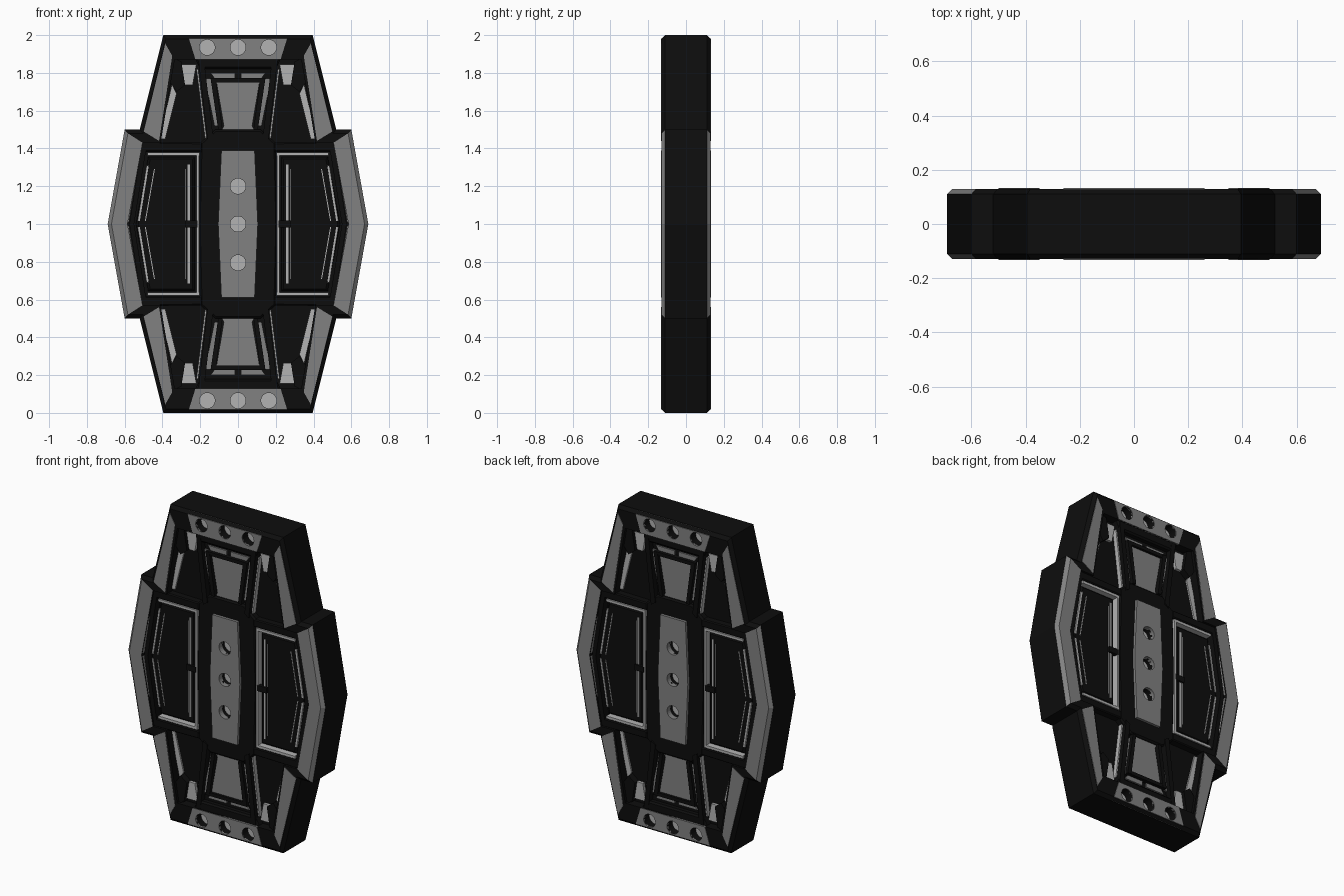
import bpy, bmesh, math
from mathutils import Matrix

if "Cube" in bpy.data.objects:
    bpy.data.objects.remove(bpy.data.objects["Cube"])


def material(name, v):
    m = bpy.data.materials.new(name)
    m.diffuse_color = (v, v, v, 1)
    m.use_nodes = True
    m.node_tree.nodes["Principled BSDF"].inputs["Base Color"].default_value = m.diffuse_color
    return m


DARK, GREY, LIGHT = material("dark", 0.004), material("grey", 0.22), material("light", 0.45)


def finish(name, bm, mats):
    bmesh.ops.recalc_face_normals(bm, faces=bm.faces[:])
    me = bpy.data.meshes.new(name)
    bm.to_mesh(me)
    bm.free()
    for m in mats:
        me.materials.append(m)
    ob = bpy.data.objects.new(name, me)
    ob.location = (0, 0, 1)          # all profiles are measured from the panel centre
    bpy.context.collection.objects.link(ob)
    return ob


def sym_x(half):
    return half + [(-x, h) for x, h in reversed(half)]


def sym_h(half):
    return half + [(x, -h) for x, h in reversed(half) if h]


def full(q):
    right = sym_h(q)
    return right + [(-x, -h) for x, h in right]


def plate(name, pts, y0, y1, mat, axes="XYZ", bevel=0):
    """Prism on the front face, mirrored about the panel centre."""
    bm = bmesh.new()
    a = [bm.verts.new((x, -y0, h)) for x, h in pts]
    b = [bm.verts.new((x, -y1, h)) for x, h in pts]
    bm.faces.new(a)
    front = bm.faces.new(b)
    for i in range(len(pts)):
        j = (i + 1) % len(pts)
        bm.faces.new((a[i], a[j], b[j], b[i]))
    if bevel:
        bmesh.ops.bevel(bm, geom=list(front.edges), offset=bevel, segments=1,
                        affect='EDGES', profile=0.5)
    ob = finish(name, bm, [mat])
    mod = ob.modifiers.new("mirror", 'MIRROR')
    mod.use_axis = tuple(c in axes for c in "XYZ")
    mod.use_mirror_merge = False
    return ob


def rods(name, radius, half, mat, segs=24):
    bm = bmesh.new()
    spots = [(x, h) for x in (-0.163, 0, 0.163) for h in (-0.935, 0.935)]
    for x, h in spots + [(0, -0.205), (0, 0), (0, 0.2)]:
        mtx = Matrix.Translation((x, 0, h)) @ Matrix.Rotation(math.pi / 2, 4, 'X')
        bmesh.ops.create_cone(bm, cap_ends=True, segments=segs, radius1=radius,
                              radius2=radius, depth=2 * half, matrix=mtx)
    return finish(name, bm, [mat])


def drill(ob):
    mod = ob.modifiers.new("holes", 'BOOLEAN')
    mod.operation, mod.solver, mod.object = 'DIFFERENCE', 'EXACT', cutter


# Bolt holes: hidden cutter and the light discs at the bottom
cutter = rods("hole_cutter", 0.041, 0.3, DARK)
cutter.hide_render = True
cutter.display_type = 'WIRE'
rods("hole_floor", 0.0412, 0.077, LIGHT)

# Outer frame ring with chamfered rim and grey wing faces
outer = full([(0.395, 1), (0.52, 0.5), (0.6, 0.5), (0.69, 0)])
rim = full([(0.382, 0.98), (0.503, 0.48), (0.583, 0.48), (0.67, 0)])
inner = full([(0.335, 0.87), (0.41, 0.43), (0.505, 0.43), (0.585, 0)])
section = [(outer, 0.11), (rim, 0.13), (inner, 0.13), (inner, -0.13), (rim, -0.13), (outer, -0.11)]
bm = bmesh.new()
cols = [[bm.verts.new((p[k][0], y, p[k][1])) for p, y in section] for k in range(len(outer))]
n = len(cols)
for k in range(n):
    c, d = cols[k], cols[(k + 1) % n]
    for s in range(6):
        t = (s + 1) % 6
        f = bm.faces.new((c[s], c[t], d[t], d[s]))
        f.material_index = int(k in (2, 3, 9, 10) and s in (0, 1, 3, 4))
drill(finish("outer_frame", bm, [DARK, GREY]))

# Inner floor, kept inside the ring
drill(plate("floor", full([(0.34, 0.88), (0.415, 0.44), (0.51, 0.44), (0.59, 0)]),
            0.0, 0.072, DARK, "Y"))

# Grey facing plates on the frame
drill(plate("end_plate", sym_x([(0.26, 0.982), (0.225, 0.87)]), 0.12, 0.133, GREY, "YZ"))
plate("end_plate_chamfer", sym_x([(0.262, 0.998), (0.26, 0.98)]), 0.1, 0.113, GREY, "YZ")
plate("rail_plate", [(0.385, 0.955), (0.5, 0.49), (0.418, 0.44), (0.348, 0.89)],
      0.12, 0.133, GREY)

# Central spine and its drilled plate
drill(plate("spine", full([(0.12, 0.5), (0.2, 0.43), (0.2, 0)]), 0.06, 0.115, DARK, "Y", 0.01))
drill(plate("spine_plate", full([(0.088, 0.39), (0.105, 0)]), 0.1, 0.132, GREY, "Y"))

# Neck sections above and below the spine
plate("neck_base", sym_x([(0.205, 0.87), (0.155, 0.43)]), 0.06, 0.085, DARK, "YZ")
plate("neck_panel", sym_x([(0.115, 0.755), (0.075, 0.52), (0.09, 0.49)]), 0.08, 0.1, GREY, "YZ")
plate("neck_side_strip", [(0.175, 0.77), (0.14, 0.77), (0.105, 0.52), (0.125, 0.52)],
      0.08, 0.095, GREY)
plate("neck_top_strip", [(0.015, 0.80), (0.145, 0.80), (0.125, 0.772), (0.015, 0.772)],
      0.08, 0.095, GREY)
plate("neck_rib", [(0.145, 0.77), (0.118, 0.77), (0.082, 0.5), (0.105, 0.5)], 0.08, 0.118, DARK)
plate("neck_crossbar", sym_x([(0.145, 0.772), (0.14, 0.75)]), 0.08, 0.116, DARK, "YZ")
plate("neck_outer_rib", [(0.21, 0.87), (0.18, 0.87), (0.13, 0.45), (0.16, 0.43)],
      0.06, 0.122, DARK)
plate("neck_head", sym_x([(0.23, 0.88), (0.2, 0.82)]), 0.06, 0.12, DARK, "YZ", 0.01)
plate("neck_light_line", [(0.22, 0.82), (0.211, 0.82), (0.165, 0.45), (0.174, 0.45)],
      0.06, 0.1, LIGHT)

# Light windows, slots and corner gussets between neck and rail
plate("corner_window", [(0.3, 0.845), (0.22, 0.845), (0.24, 0.735), (0.28, 0.735)],
      0.06, 0.09, LIGHT)
plate("gusset", [(0.345, 0.88), (0.30, 0.86), (0.28, 0.735), (0.325, 0.7), (0.36, 0.75)],
      0.06, 0.112, DARK)
plate("rail_slot", [(0.35, 0.74), (0.325, 0.69), (0.385, 0.45), (0.415, 0.45)],
      0.06, 0.082, LIGHT)

# Side windows: surround, light trim and inset panel
plate("window_bar", [(0.19, 0.43), (0.19, 0.382), (0.52, 0.382), (0.51, 0.435)],
      0.06, 0.118, DARK, bevel=0.006)
plate("window_outer_bar", sym_h([(0.487, 0.39), (0.55, 0)]) + sym_h([(0.515, -0.39), (0.575, 0)]),
      0.06, 0.118, DARK, "XY")
plate("window_panel", sym_h([(0.23, 0.355), (0.475, 0.355), (0.54, 0)]),
      0.06, 0.1, DARK, "XY", 0.012)
plate("trim_top", [(0.205, 0.378), (0.48, 0.378), (0.478, 0.362), (0.205, 0.362)],
      0.06, 0.115, LIGHT)
plate("trim_inner", sym_h([(0.207, 0.376), (0.221, 0.376)][:1]) +
      [(0.221, -0.376), (0.221, 0.376)], 0.06, 0.115, LIGHT, "XY")
plate("trim_wing_edge", [(0.508, 0.43), (0.515, 0.43), (0.586, 0.01), (0.579, 0.01)],
      0.06, 0.122, LIGHT)
for nm, x0, x1, w, h in (("panel_line_outer", 0.472, 0.52, 0.012, 0.31),
                         ("panel_line_mid", 0.44, 0.488, 0.005, 0.29),
                         ("panel_line_inner", 0.255, 0.255, 0.012, 0.315),
                         ("panel_line_thin", 0.275, 0.275, 0.004, 0.29)):
    plate(nm, [(x0, h), (x0 + w, h), (x1 + w, 0.015), (x1, 0.015)], 0.09, 0.104, LIGHT)
plate("panel_clamp", sym_h([(0.215, 0.018), (0.28, 0.018)]), 0.09, 0.116, DARK, "XY")
